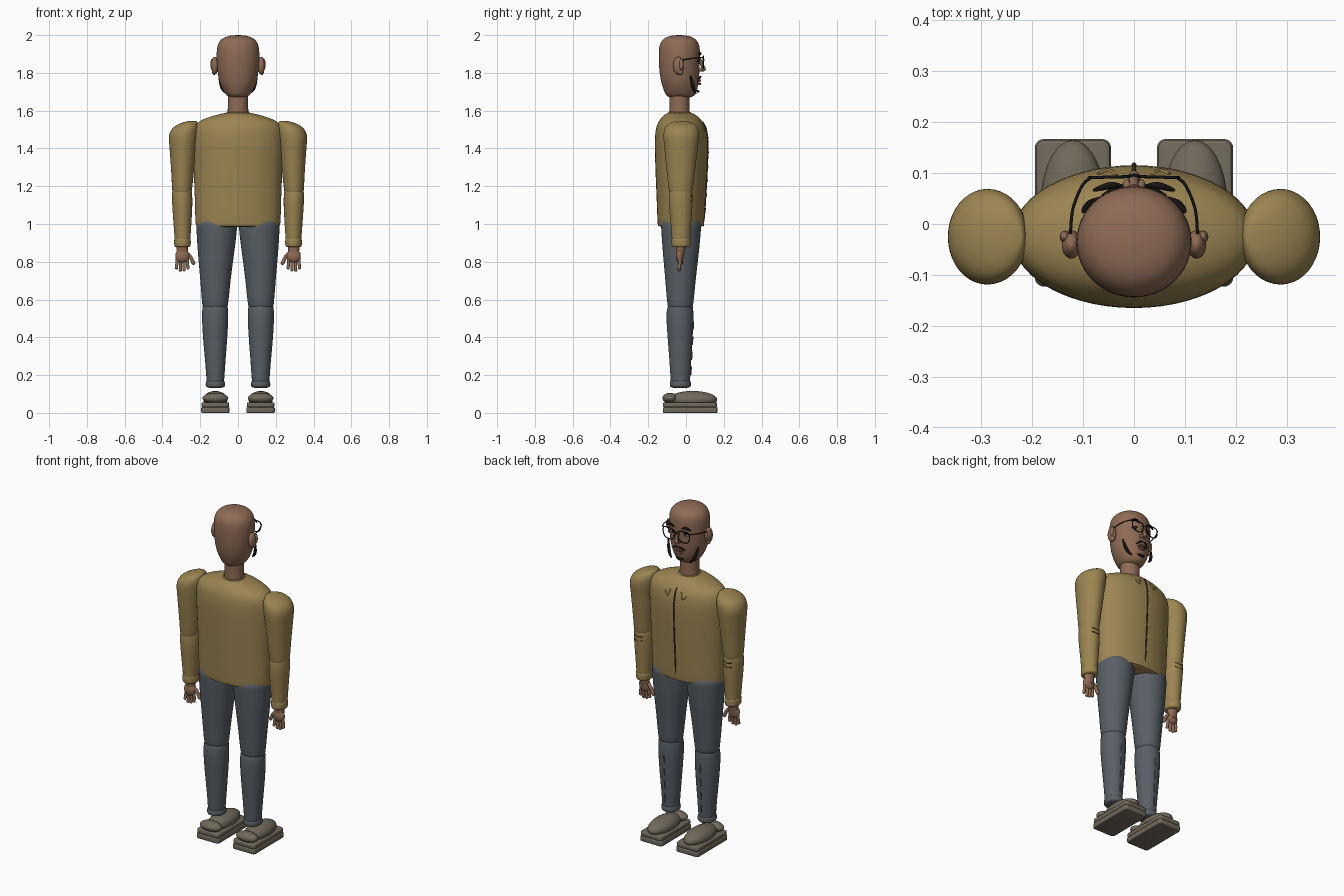
import bpy, bmesh, math
from mathutils import Vector


def material(name, srgb):
    m = bpy.data.materials.new(name)
    m.diffuse_color = [(c / 12.92 if c <= 0.04 else ((c + 0.055) / 1.055) ** 2.4) for c in srgb] + [1]
    return m


SKIN = material("skin", (0.56, 0.42, 0.335))
JACKET = material("olive_jacket", (0.61, 0.52, 0.32))
DENIM = material("slate_trousers", (0.35, 0.375, 0.40))
SHOE = material("taupe_shoe", (0.44, 0.41, 0.36))
BLACK = material("black", (0.09, 0.08, 0.075))
WHITE = material("eye_white", (0.85, 0.83, 0.80))
LIP = material("lip", (0.45, 0.29, 0.25))
SEAM = material("dark_seam", (0.24, 0.20, 0.12))


def finish(name, bm, mat):
    bmesh.ops.recalc_face_normals(bm, faces=bm.faces)
    me = bpy.data.meshes.new(name)
    bm.to_mesh(me)
    bm.free()
    me.materials.append(mat)
    ob = bpy.data.objects.new(name, me)
    bpy.context.collection.objects.link(ob)
    bpy.ops.object.select_all(action='DESELECT')
    ob.select_set(True)
    bpy.context.view_layer.objects.active = ob
    bpy.ops.object.shade_smooth_by_angle(angle=math.radians(40))
    return ob


def spline(rows, steps):
    """Catmull-Rom through rows of numbers."""
    out = []
    for i in range(len(rows) - 1):
        a, b, c, d = (rows[max(0, min(len(rows) - 1, i + k))] for k in (-1, 0, 1, 2))
        for s in range(steps):
            t = s / steps
            out.append([0.5 * (2 * q + (r - p) * t + (2 * p - 5 * q + 4 * r - w) * t * t
                               + (3 * q - p - 3 * r + w) * t ** 3) for p, q, r, w in zip(a, b, c, d)])
    return out + [list(rows[-1])]


def loft(name, rows, mat, side=1, n=40, steps=4):
    """Rows are z, centre x, centre y, radius x, radius y."""
    bm = bmesh.new()
    rings = []
    for z, cx, cy, rx, ry in spline(rows, steps):
        rings.append([bm.verts.new((side * cx + rx * math.cos(k * math.tau / n),
                                    cy + ry * math.sin(k * math.tau / n), z)) for k in range(n)])
    for a, b in zip(rings, rings[1:]):
        for k in range(n):
            bm.faces.new((a[k], a[(k + 1) % n], b[(k + 1) % n], b[k]))
    bm.faces.new(rings[0])
    bm.faces.new(rings[-1])
    return finish(name, bm, mat)


def ball(name, loc, size, mat):
    bm = bmesh.new()
    bmesh.ops.create_uvsphere(bm, u_segments=28, v_segments=16, radius=1)
    for v in bm.verts:
        v.co = Vector([c * s + l for c, s, l in zip(v.co, size, loc)])
    return finish(name, bm, mat)


def slab(name, loc, size, mat, bevel):
    bm = bmesh.new()
    bmesh.ops.create_cube(bm, size=1)
    for v in bm.verts:
        v.co = Vector([c * s + l for c, s, l in zip(v.co, size, loc)])
    upright = [e for e in bm.edges if abs(e.verts[0].co.z - e.verts[1].co.z) > 1e-4]
    bmesh.ops.bevel(bm, geom=upright, offset=bevel, segments=5, affect='EDGES', profile=0.5)
    rims = [e for e in bm.edges if abs(e.verts[0].co.z - e.verts[1].co.z) < 1e-4]
    bmesh.ops.bevel(bm, geom=rims, offset=0.006, segments=3, affect='EDGES', profile=0.5)
    return finish(name, bm, mat)


def tube(name, pts, radius, mat, closed=False, steps=5, taper=False, n=10):
    """Round tube along a smooth path."""
    path = [Vector(p) for p in spline(pts + pts[:1] if closed else pts, steps)]
    if closed:
        path.pop()
    bm = bmesh.new()
    rings, m = [], len(path)
    for i, p in enumerate(path):
        a, b = (path[i - 1], path[(i + 1) % m]) if closed else (path[max(i - 1, 0)], path[min(i + 1, m - 1)])
        t = (b - a).normalized()
        u = t.cross(Vector((0.3, 0.9, 0.2))).normalized()
        v = t.cross(u)
        r = radius * ((0.35 + 0.65 * math.sin(math.pi * i / (m - 1))) if taper else 1)
        rings.append([bm.verts.new(p + r * (u * math.cos(k * math.tau / n) + v * math.sin(k * math.tau / n)))
                      for k in range(n)])
    for i in range(m if closed else m - 1):
        a, b = rings[i], rings[(i + 1) % m]
        for k in range(n):
            bm.faces.new((a[k], a[(k + 1) % n], b[(k + 1) % n], b[k]))
    if not closed:
        bm.faces.new(rings[0])
        bm.faces.new(rings[-1])
    return finish(name, bm, mat)


# Head, neck and torso
loft("head", [(1.668, 0, -.03, .035, .045), (1.68, 0, -.03, .058, .073), (1.71, 0, -.03, .08, .088),
              (1.76, 0, -.033, .1, .1), (1.83, 0, -.035, .11, .107), (1.90, 0, -.035, .113, .109),
              (1.95, 0, -.035, .106, .103), (1.98, 0, -.035, .084, .082), (1.995, 0, -.035, .05, .05),
              (2.0, 0, -.035, .008, .008)], SKIN, n=48)
loft("neck", [(1.56, 0, -.035, .056, .055), (1.62, 0, -.035, .054, .053), (1.69, 0, -.035, .054, .053)], SKIN)
torso_rows = [(.985, 0, -.027, .19, .105), (.99, 0, -.027, .212, .117), (1.005, 0, -.027, .224, .123),
              (1.15, 0, -.026, .229, .13), (1.3, 0, -.025, .235, .137), (1.44, 0, -.025, .24, .14),
              (1.51, 0, -.027, .232, .13), (1.545, 0, -.029, .2, .113), (1.57, 0, -.031, .14, .092),
              (1.586, 0, -.033, .075, .066), (1.588, 0, -.034, .05, .045)]
loft("jacket_body", torso_rows, JACKET, n=56)
tube("collar", [(.058 * math.cos(a * math.pi / 4), -.035 + .056 * math.sin(a * math.pi / 4), 1.587)
                for a in range(8)], .005, JACKET, closed=True)

# Jacket front seam and small collar folds
tube("front_seam", [(0, .096, 1.03), (0, .104, 1.15), (0, .112, 1.3), (0, .115, 1.42), (0, .107, 1.5),
                    (0, .088, 1.54)], .004, SEAM)
for i in range(6):
    ball("seam_button", (0, .101 + .014 * math.sin(math.pi * i / 8), 1.08 + .075 * i), (.005, .006, .007), SEAM)

for s in (-1, 1):
    tube("chest_fold", [(s * .035, .094, 1.525), (s * .05, .105, 1.49), (s * .07, .098, 1.51)], .004, JACKET)

    # Arm
    loft("upper_sleeve", [(1.165, .296, -.028, .046, .056), (1.18, .296, -.028, .052, .063),
                          (1.3, .293, -.027, .062, .077), (1.40, .291, -.026, .071, .088),
                          (1.465, .288, -.025, .077, .094), (1.505, .278, -.025, .07, .088),
                          (1.53, .262, -.025, .05, .068), (1.543, .245, -.025, .027, .036),
                          (1.546, .238, -.025, .008, .01)], JACKET, s)
    loft("lower_sleeve", [(.9, .294, -.026, .04, .047), (1.0, .294, -.027, .047, .054),
                          (1.1, .295, -.028, .053, .062), (1.155, .296, -.028, .053, .062),
                          (1.178, .296, -.028, .048, .057), (1.185, .296, -.028, .03, .035)], JACKET, s)
    loft("cuff", [(.878, .294, -.026, .036, .043), (.884, .294, -.026, .042, .049), (.9, .294, -.026, .044, .051),
                  (.918, .294, -.026, .043, .05), (.925, .294, -.026, .038, .045)], JACKET, s)
    for z in (1.125, 1.15):
        tube("elbow_crease", [(s * .27, .027, z), (s * .296, .033, z - .006), (s * .322, .027, z)], .003, SEAM)

    # Hand
    loft("wrist", [(.83, .295, -.03, .028, .019), (.88, .295, -.028, .03, .026), (.9, .295, -.028, .03, .028)], SKIN, s)
    ball("palm", (s * .295, -.033, .832), (.037, .02, .038), SKIN)
    for i, end in enumerate((.762, .752, .75, .762)):
        x = .27 + .017 * i
        tube("finger", [(s * x, -.033, .83), (s * (x + .002 * (i - 1.5)), -.033, .79),
                        (s * (x + .003 * (i - 1.5)), -.036, end + .006)], .0085, SKIN)
        ball("fingertip", (s * (x + .003 * (i - 1.5)), -.036, end + .006), (.0085, .0085, .0085), SKIN)
    tube("thumb", [(s * .275, -.03, .85), (s * .252, -.028, .825), (s * .237, -.027, .795)], .01, SKIN)
    ball("thumb_tip", (s * .236, -.027, .794), (.01, .01, .01), SKIN)

    # Leg
    loft("thigh", [(.56, .121, -.03, .06, .06), (.575, .121, -.03, .068, .068), (.72, .119, -.029, .082, .082),
                   (.86, .116, -.027, .097, .096), (.96, .113, -.026, .106, .104), (1.0, .113, -.026, .106, .104),
                   (1.03, .113, -.026, .09, .088)], DENIM, s)
    loft("shin", [(.15, .12, -.03, .045, .05), (.25, .12, -.03, .052, .056), (.4, .121, -.031, .064, .066),
                  (.5, .121, -.032, .069, .071), (.56, .121, -.031, .066, .067), (.585, .121, -.03, .05, .05)], DENIM, s)
    loft("trouser_hem", [(.132, .12, -.03, .03, .034), (.138, .12, -.03, .047, .052), (.15, .12, -.03, .051, .056),
                         (.165, .12, -.03, .049, .054), (.172, .12, -.03, .044, .048)], DENIM, s)
    for z in (.2, .28, .36, .44):
        y = .0255 + (z - .2) * .05
        tube("trouser_crease", [(s * .12, y, z), (s * .12, y + .003, z + .045)], .003, DENIM)

    # Shoe
    slab("outsole", (s * .12, .022, .015), (.15, .29, .03), SHOE, .018)
    slab("midsole", (s * .12, .022, .043), (.146, .286, .026), SHOE, .018)
    ball("shoe_upper", (s * .12, .035, .07), (.064, .13, .046), SHOE)
    ball("shoe_heel", (s * .12, -.085, .078), (.068, .04, .028), SHOE)

    # Ear
    ball("ear", (s * .123, -.04, 1.838), (.019, .028, .047), SKIN)
    ball("ear_rim", (s * .136, -.025, 1.845), (.01, .012, .03), SKIN)
    ball("ear_lobe", (s * .126, -.03, 1.805), (.011, .014, .016), SKIN)

    # Eye, brow and beard strip
    ball("eye", (s * .042, .055, 1.857), (.018, .011, .010), WHITE)
    ball("pupil", (s * .042, .063, 1.857), (.008, .005, .008), BLACK)
    tube("eyelid", [(s * .022, .064, 1.858), (s * .042, .067, 1.869), (s * .062, .055, 1.857)], .0035, BLACK)
    tube("eyebrow", [(s * .026, .076, 1.895), (s * .05, .075, 1.903), (s * .08, .066, 1.893)], .007, BLACK, taper=True)
    tube("beard_strip", [(s * .1, .024, 1.785), (s * .092, .033, 1.745), (s * .08, .042, 1.712),
                         (s * .06, .052, 1.69)], .009, BLACK, taper=True)
    tube("moustache", [(s * .003, .078, 1.782), (s * .02, .075, 1.778), (s * .04, .062, 1.762)], .005, BLACK, taper=True)
    ball("nostril_wing", (s * .012, .077, 1.815), (.01, .012, .009), SKIN)

    # Glasses
    tube("lens_rim", [(s * x, .093 - .1 * (x - .01) ** 1.5, z) for x, z in
                      ((.014, 1.882), (.048, 1.889), (.083, 1.884), (.087, 1.855), (.074, 1.829),
                       (.046, 1.823), (.02, 1.832), (.012, 1.857))], .003, BLACK, closed=True)
    tube("glasses_arm", [(s * .086, .09, 1.88), (s * .102, .075, 1.881), (s * .12, .03, 1.876),
                         (s * .125, -.02, 1.867), (s * .126, -.035, 1.85)], .003, BLACK)

# Central face parts
tube("glasses_bridge", [(-.013, .093, 1.866), (0, .096, 1.872), (.013, .093, 1.866)], .003, BLACK)
tube("nose_bridge", [(0, .07, 1.875), (0, .082, 1.85), (0, .094, 1.822)], .009, SKIN)
ball("nose_tip", (0, .09, 1.82), (.012, .015, .012), SKIN)
tube("upper_lip", [(-.028, .064, 1.755), (0, .074, 1.76), (.028, .064, 1.755)], .006, LIP, taper=True)
tube("lower_lip", [(-.024, .062, 1.747), (0, .072, 1.742), (.024, .062, 1.747)], .007, LIP, taper=True)
tube("chin_beard", [(-.025, .058, 1.708), (0, .064, 1.702), (.025, .058, 1.708)], .007, BLACK, taper=True)
